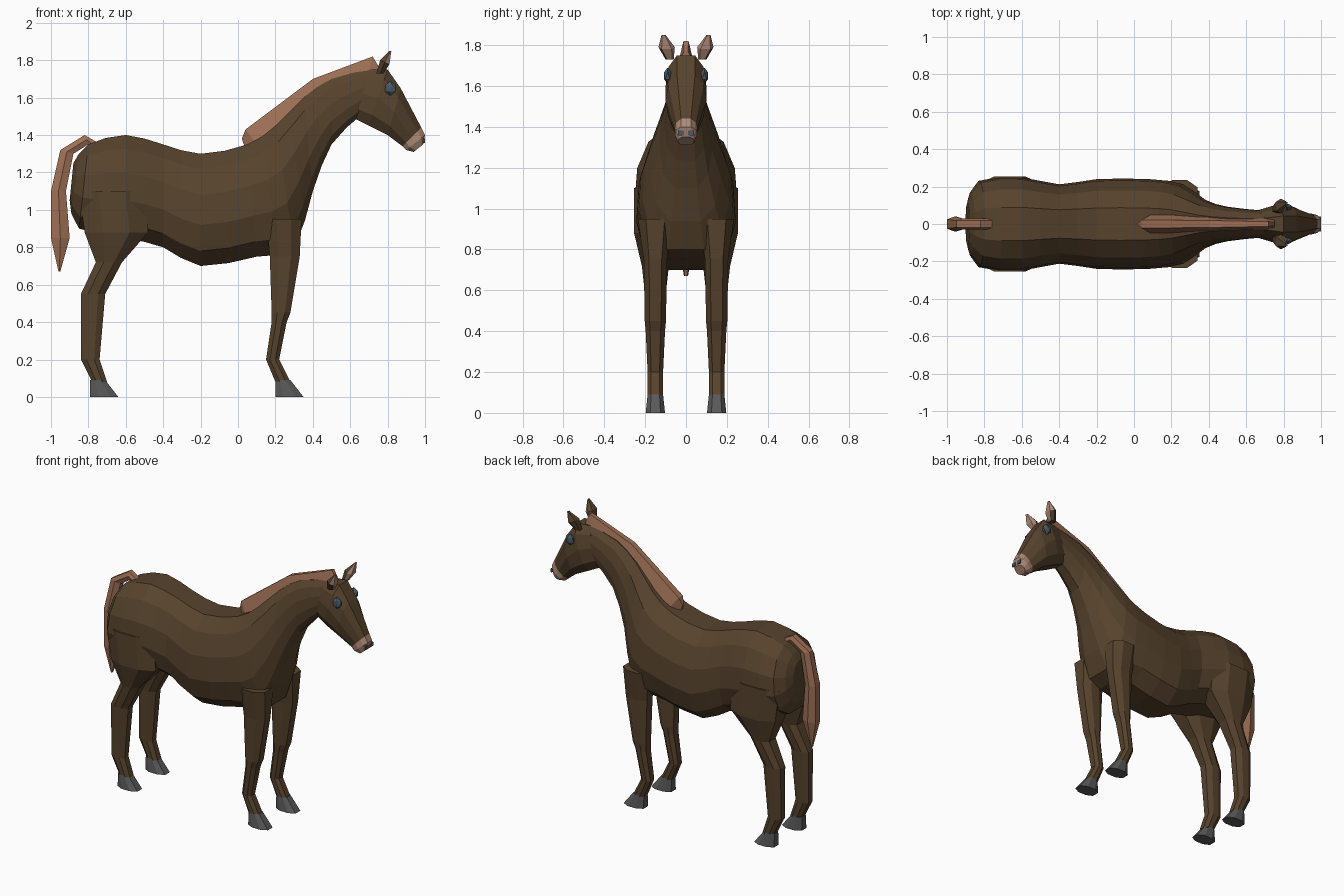
import bpy
import bmesh
from math import sin, cos, pi
from mathutils import Vector, Matrix

cube = bpy.data.objects.get("Cube")
if cube:
    bpy.data.objects.remove(cube, do_unlink=True)


def material(name, red, green, blue):
    colour = (red, green, blue, 1)
    result = bpy.data.materials.new(name)
    result.use_nodes = True
    result.diffuse_color = colour
    shader = result.node_tree.nodes["Principled BSDF"]
    shader.inputs["Base Color"].default_value = colour
    return result


coat = material("brown coat", .095, .056, .026)
hair = material("chestnut hair", .34, .16, .09)
skin = material("pink skin", .42, .25, .18)
horn = material("grey hoof", .1, .1, .1)
slate = material("slate eye", .07, .1, .13)


def finish(name, mesh_data, materials, colour_rule=None):
    """Turn a bmesh into a named, flat shaded object."""
    bmesh.ops.recalc_face_normals(mesh_data, faces=mesh_data.faces)
    if colour_rule:
        for face in mesh_data.faces:
            face.material_index = colour_rule(face)
    mesh = bpy.data.meshes.new(name)
    mesh_data.to_mesh(mesh)
    mesh_data.free()
    for entry in materials:
        mesh.materials.append(entry)
    part = bpy.data.objects.new(name, mesh)
    bpy.context.collection.objects.link(part)


def half_section(count, taper):
    """Rounded half outline: position between the two edges, share of width."""
    start = pi / count / 2
    points = []
    for step in range(count):
        angle = start + step * pi / count
        along = (1 - cos(angle) / cos(start)) / 2
        points.append((along, sin(angle) ** .7 * (1 - taper * (1 - along))))
    return points


def add_midpoints(stations):
    """Insert one smoothly curved station between each pair."""
    vectors = [Vector(station) for station in stations]
    padded = [vectors[0], *vectors, vectors[-1]]
    result = []
    for before, here, there, after in zip(padded, padded[1:], padded[2:], padded[3:]):
        result += [here, (9 * (here + there) - before - after) / 16]
    return result + [vectors[-1]]


def loft(name, materials, stations, count, taper=0, y=0, lean=0, colour_rule=None):
    """Skin stations of first edge (x, z), second edge (x, z) and half width."""
    section = half_section(count, taper)
    bm = bmesh.new()
    rings = []
    for index, (ax, az, bx, bz, width) in enumerate(stations):
        first, second = Vector((ax, y + index * lean, az)), Vector((bx, y + index * lean, bz))
        ring = []
        for sign, points in ((1, section), (-1, reversed(section))):
            for along, share in points:
                offset = Vector((0, sign * share * width, 0))
                ring.append(bm.verts.new(first.lerp(second, along) + offset))
        rings.append(ring)
    for ring, following in zip(rings, rings[1:]):
        for i in range(len(ring)):
            bm.faces.new((ring[i - 1], ring[i], following[i], following[i - 1]))
    bm.faces.new(rings[0])
    bm.faces.new(rings[-1])
    finish(name, bm, materials, colour_rule)


def limb(name, colour, levels, y):
    """Upright loft through levels of back x, front x, height and half width."""
    stations = [(back, z, front, z, width) for back, front, z, width in levels]
    loft(name, [colour], stations, count=4, y=y)


# Trunk, chest and neck in one skin from rump to poll
trunk = [
    (-.88, 1.25, -.9, 1.05, .12),
    (-.8, 1.35, -.85, .9, .25),
    (-.6, 1.4, -.6, .85, .27),
    (-.4, 1.35, -.4, .8, .23),
    (-.2, 1.3, -.2, .7, .26),
    (.05, 1.35, .1, .75, .26),
    (.2, 1.45, .3, .8, .23),
    (.35, 1.6, .4, 1.1, .14),
    (.5, 1.7, .5, 1.35, .1),
    (.7, 1.75, .65, 1.5, .08),
]
loft("body_and_neck", [coat], add_midpoints(trunk), count=6, taper=.15)

# Head and muzzle meet at the same ring
muzzle_start = (.98, 1.44, .88, 1.34, .055)
loft("head", [coat], [
    (.7, 1.75, .6, 1.5, .07),
    (.8, 1.75, .7, 1.45, .1),
    (.87, 1.65, .8, 1.4, .1),
    muzzle_start,
], count=5)
loft("muzzle", [skin], [
    muzzle_start,
    (1, 1.4, .9, 1.32, .055),
    (.99, 1.35, .94, 1.31, .04),
], count=5)

# Mane with a narrow crest, and hanging tail
loft("mane", [hair], [
    (.02, 1.38, .05, 1.3, .02),
    (.04, 1.43, .1, 1.35, .07),
    (.4, 1.7, .4, 1.6, .06),
    (.72, 1.82, .7, 1.74, .04),
    (.75, 1.77, .75, 1.74, .03),
], count=2, taper=.6)
loft("tail", [hair], [
    (-.75, 1.36, -.75, 1.3, .03),
    (-.82, 1.4, -.8, 1.35, .03),
    (-.95, 1.32, -.88, 1.3, .03),
    (-1, 1.1, -.92, 1.1, .04),
    (-1, .85, -.9, .85, .04),
    (-.96, .67, -.95, .67, .01),
], count=3)

front_levels = [
    (.15, .34, .95, .09),
    (.17, .33, .75, .06),
    (.18, .28, .45, .055),
    (.18, .26, .4, .05),
    (.15, .22, .2, .04),
    (.2, .28, .08, .04),
]
hind_levels = [
    (-.85, -.5, 1.1, .11),
    (-.82, -.48, .88, .11),
    (-.76, -.62, .72, .07),
    (-.84, -.71, .55, .05),
    (-.84, -.74, .2, .04),
    (-.78, -.7, .08, .04),
]

for side_name, side in (("left", 1), ("right", -1)):
    # Legs and hooves
    for place, levels, shift in (("front", front_levels, 0), ("hind", hind_levels, -.99)):
        limb(f"{side_name}_{place}_leg", coat, levels, side * .15)
        limb(f"{side_name}_{place}_hoof", horn, [
            (shift + .2, shift + .28, .09, .04),
            (shift + .2, shift + .35, 0, .05),
        ], side * .15)

    # Ears with pink insides facing forward
    loft(f"{side_name}_ear", [coat, skin], [
        (.74, 1.73, .78, 1.73, .02),
        (.76, 1.8, .81, 1.78, .04),
        (.81, 1.85, .82, 1.85, .01),
    ], count=3, y=side * .08, lean=side * .015,
        colour_rule=lambda face: int(face.normal.x > .4))

    # Faceted eye
    bm = bmesh.new()
    place = Vector((.815, side * .09, 1.65))
    size = Vector((.035, .02, .04))
    bmesh.ops.create_icosphere(bm, subdivisions=1, radius=1,
                               matrix=Matrix.LocRotScale(place, None, size))
    finish(f"{side_name}_eye", bm, [slate])

    # Flat nostril plate
    bm = bmesh.new()
    place = Vector((.994, side * .025, 1.37))
    size = Vector((.009, .03, .025))
    bmesh.ops.create_cube(bm, size=1, matrix=Matrix.LocRotScale(place, None, size))
    finish(f"{side_name}_nostril", bm, [slate])
